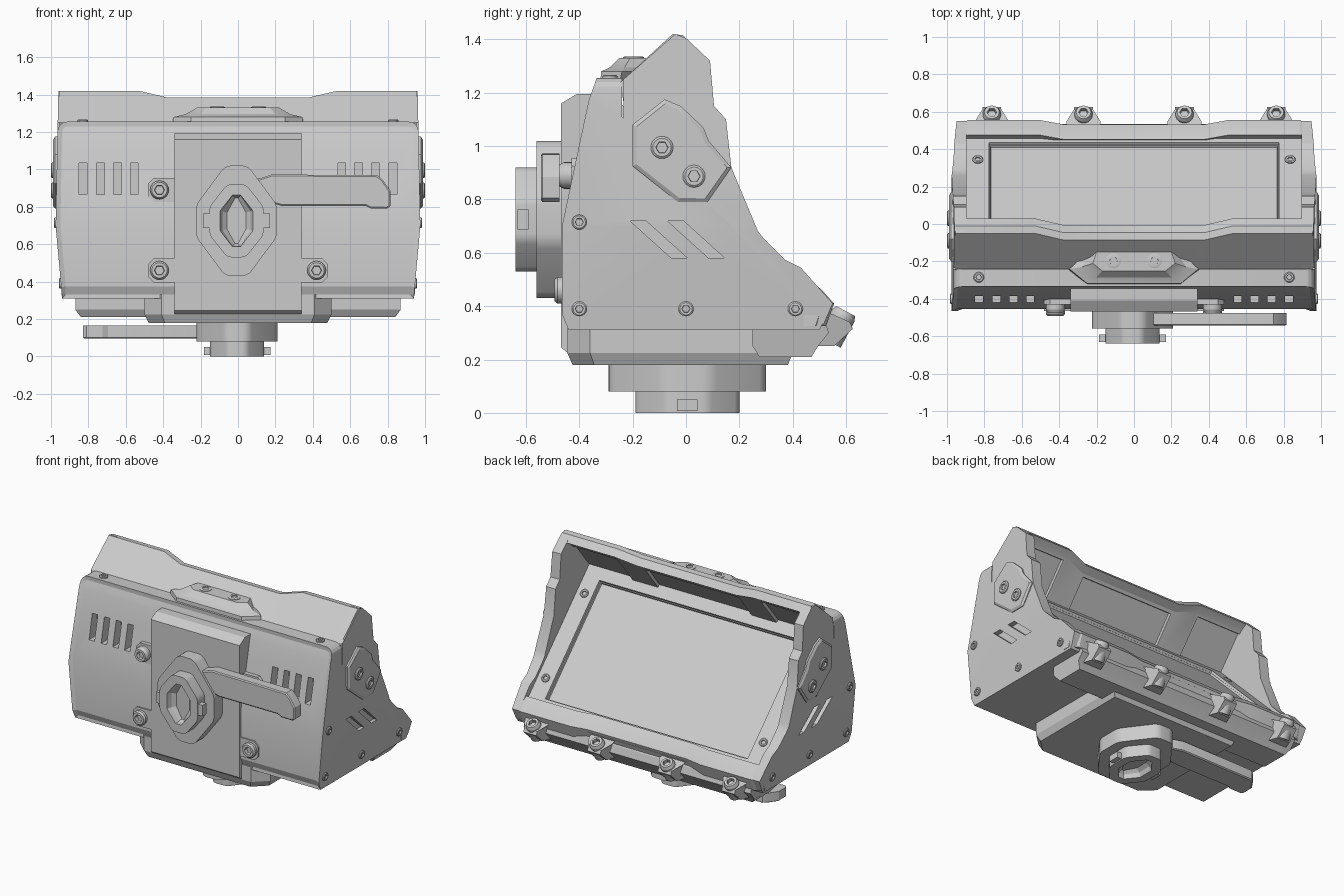
import bpy, bmesh, math
from mathutils import Matrix, Vector

if "Cube" in bpy.data.objects:
    bpy.data.objects.remove(bpy.data.objects["Cube"])

AX = {'X': (1, 2, 0), 'Y': (0, 2, 1), 'Z': (0, 1, 2)}


def finish(name, bm, mat=None):
    bmesh.ops.recalc_face_normals(bm, faces=bm.faces[:])
    me = bpy.data.meshes.new(name)
    bm.to_mesh(me)
    bm.free()
    if mat:
        me.transform(mat)
    ob = bpy.data.objects.new(name, me)
    bpy.context.collection.objects.link(ob)
    return ob


def loft(sections):
    """Skin equal-length rings of 3D points, capping both ends."""
    bm = bmesh.new()
    rings = [[bm.verts.new(p) for p in s] for s in sections]
    n = len(rings[0])
    for a, b in zip(rings, rings[1:]):
        for i in range(n):
            bm.faces.new((a[i], a[(i + 1) % n], b[(i + 1) % n], b[i]))
    bm.faces.new(rings[0])
    bm.faces.new(rings[-1])
    bmesh.ops.recalc_face_normals(bm, faces=bm.faces[:])
    return bm


def prism_bm(pts, lo, hi, axis='X', rnd=0, insets=()):
    """Extrude a 2D outline along an axis; the hi end takes the insets."""
    a, b, k = AX[axis]

    def ring(d):
        out = []
        for p in pts:
            v = [0, 0, 0]
            v[a], v[b], v[k] = p[0], p[1], d
            out.append(v)
        return out
    bm = loft([ring(lo), ring(hi)])
    if rnd:
        es = [e for e in bm.edges if abs(e.verts[0].co[k] - e.verts[1].co[k]) > 1e-5]
        bmesh.ops.bevel(bm, geom=es, offset=rnd, segments=4, profile=0.5, affect='EDGES')
    sgn = 1 if hi > lo else -1
    face = max(bm.faces, key=lambda f: f.calc_center_median()[k] * sgn)
    for t, d in insets:
        bmesh.ops.inset_individual(bm, faces=[face], thickness=t, depth=d)
    return bm


def prism(name, pts, lo, hi, axis='X', rnd=0, insets=(), mat=None):
    return finish(name, prism_bm(pts, lo, hi, axis, rnd, insets), mat)


def rect(x0, x1, z0, z1):
    return [(x0, z0), (x1, z0), (x1, z1), (x0, z1)]


def screw(name, loc, axis, r=0.03, h=0.015, sink=0.03):
    """Round head with a hexagonal socket."""
    def ring(rad, z, hexa=False):
        out = []
        for i in range(24):
            t = 2 * math.pi * i / 24
            k = math.cos(math.pi / 6) / math.cos(t % (math.pi / 3) - math.pi / 6) if hexa else 1
            out.append((rad * k * math.cos(t), rad * k * math.sin(t), z))
        return out
    bm = loft([ring(r, -sink), ring(r, h * .6), ring(r * .82, h), ring(r * .55, h, True), ring(r * .5, h - r * .5, True)])
    rot = Vector(axis).to_track_quat('Z', 'Y').to_matrix().to_4x4()
    return finish(name, bm, Matrix.Translation(loc) @ rot)


def half_width(z):
    return 0.975 - (z - .7) * .02 if z > .7 else 0.975 - (.7 - z) * .09


def taper(bm, xmin=0.93):
    """Lean the outer side walls inwards above and below the waist."""
    bmesh.ops.bisect_plane(bm, geom=bm.verts[:] + bm.edges[:] + bm.faces[:], dist=1e-4,
                           plane_co=(0, 0, .7), plane_no=(0, 0, 1))
    for v in bm.verts:
        if abs(v.co.x) > xmin:
            v.co.x = math.copysign(half_width(v.co.z), v.co.x)


def cut(ob, cutters):
    for c in cutters:
        c.hide_render = True
        m = ob.modifiers.new('cut', 'BOOLEAN')
        m.operation, m.solver, m.object = 'DIFFERENCE', 'EXACT', c
    bpy.context.view_layer.objects.active = ob
    for m in list(ob.modifiers):
        bpy.ops.object.modifier_apply(modifier=m.name)
    for c in cutters:
        bpy.data.objects.remove(c)


# main housing: side profile, rounded top corners, sunken front panel
bm = prism_bm([(-.44, .31), (-.465, .37), (-.465, .70), (-.365, 1.17), (-.335, 1.255), (-.24, 1.255),
               (-.24, 1.11), (.17, .70), (.52, .35), (.50, .31)], -.97, .97)
taper(bm)
top = [e for e in bm.edges if all(v.co.z > 1.24 and abs(v.co.x) > .9 for v in e.verts)
       and abs(e.verts[0].co.x - e.verts[1].co.x) < .1]
bmesh.ops.bevel(bm, geom=top, offset=.05, segments=4, profile=.5, affect='EDGES')
bm.normal_update()
front = [f for f in bm.faces if f.normal.y < -.85 and abs(f.normal.x) < .3 and f.calc_area() > .05]
bmesh.ops.inset_region(bm, faces=front, thickness=.025, depth=-.01)
housing = finish('housing', bm)

# front vents and slanted side slots
cutters = []
for s in (1, -1):
    for x in (.555, .645, .735, .828):
        cutters.append(prism('vent_cut', rect(s * x - .021, s * x + .021, .865, 1.035), -.6, -.33, 'Y'))
    for y in (0, .14):
        cutters.append(prism('slot_cut', [(-.21 + y, .72), (-.15 + y, .72), (.005 + y, .58), (-.055 + y, .58)],
                             s * .94, s * 1.1))
cut(housing, cutters)

# hood roof, lower in the middle, with pockets underneath
secs = []
for x, d in ((-.955, 0), (-.53, 0), (-.38, -.035), (.38, -.035), (.53, 0), (.955, 0)):
    secs.append([(x, -.245, 1.24), (x, -.05 + d, 1.42 + d), (x, -.01 + d, 1.415 + d), (x, .03 + d, 1.375 + d),
                 (x, -.02 + d, 1.345 + d), (x, -.225, 1.095)])
bm = loft(secs)
under = [f for f in bm.faces if len(f.verts) == 4 and f.normal.z < -.2 and f.normal.y > .2
         and f.calc_area() > .08 and f.calc_center_median().z < 1.3]
bmesh.ops.inset_individual(bm, faces=under, thickness=.03, depth=0)
bmesh.ops.inset_individual(bm, faces=under, thickness=.004, depth=-.02)
finish('hood_roof', bm)

# hood side wings and bottom rim of the screen surround
for s in (1, -1):
    bm = prism_bm([(-.235, 1.25), (-.04, 1.42), (0, 1.405), (.09, 1.32), (.105, 1.15), (.15, 1.10), (.17, .92),
                   (.27, .68), (.29, .655), (.37, .575), (.43, .545), (.55, .41), (.515, .33), (.44, .40),
                   (-.235, 1.07)], s * .895, s * .97)
    taper(bm)
    finish('hood_wing', bm)
secs = []
for x, d in ((-.945, -.04), (-.89, 0), (-.5, 0), (-.38, -.022), (.38, -.022), (.5, 0), (.89, 0), (.945, -.04)):
    secs.append([(x, .44, .43), (x, .475 + d, .485), (x, .505 + d, .465), (x, .555 + d, .41), (x, .525 + d, .325),
                 (x, .44, .325)])
finish('bottom_rim', loft(secs))

# tilted bezel with sunken screen
r2 = math.sqrt(.5)
S = Matrix(((1, 0, 0, 0), (0, -r2, r2, .125), (0, r2, r2, .765), (0, 0, 0, 1)))
W, H, c = .905, .55, .06
prism('screen_bezel', [(-W + c, -H), (W - c, -H), (W, -H + c), (W, H - c), (W - c, H), (-W + c, H), (-W, H - c),
                       (-W, -H + c)], -.03, .018, 'Z',
      insets=[(.14, 0), (.008, -.015), (.012, 0), (.008, -.012)], mat=S)
for x in (-.835, .835):
    for t in (-.29, .31):
        screw('bezel_screw', S @ Vector((x, t, .018)), (0, 1, 1), .028, .01)

# front mounting plate with bolted ears
prism('front_plate', [(-.39, .18), (-.468, .245), (-.468, 1.16), (-.41, 1.195), (-.33, 1.195), (-.33, .18)], -.34, .34)
for s in (1, -1):
    for z in (.89, .46):
        y = -.43 if z > .6 else -.465
        prism('plate_ear', [(s * .3, z - .065), (s * .45, z - .065), (s * .48, z - .035), (s * .48, z + .035),
                            (s * .45, z + .065), (s * .3, z + .065)], -.35, y, 'Y')
        screw('plate_bolt', (s * .42, y, z), (0, -1, 0), .05, .028 if z < .6 else .045)

# base plate with cut front corners, and rear under-strip
secs = [[(x * k, y * k, z) for x, y in ((-.5, .4), (-.5, -.36), (-.41, -.445), (.41, -.445), (.5, -.36), (.5, .4))]
        for z, k in ((.33, 1), (.225, 1), (.18, .955))]
finish('base_plate', loft(secs))
bm = prism_bm([(.25, .33), (.25, .25), (.275, .21), (.47, .21), (.495, .25), (.535, .30), (.52, .35)], -.87, .87)
for v in bm.verts:
    if v.co.z < .24:
        v.co.x *= .965
finish('rear_strip', bm)

# clamp lugs with tilted screws along the rear edge
for x in (-.76, -.27, .27, .76):
    lug = prism('rear_lug', [(.44, .25), (.555, .25), (.625, .315), (.615, .34), (.55, .37), (.44, .40)],
                x - .09, x + .09)
    for v in lug.data.vertices:
        if v.co.y > .553:
            v.co.x = x + (v.co.x - x) * .55
    screw('rear_screw', (x, .577, .342), (0, .47, .88), .048, .045, .085)

# turning hub with lever, on the front and again underneath
front_m = Matrix.Translation((-.008, -.64, .725))
under_m = Matrix.Translation((-.005, .005, 0)) @ Matrix(((-1, 0, 0, 0), (0, 0, 1, 0), (0, 1, 0, 0), (0, 0, 0, 1)))


def octagon(a, b, c, d):
    return [(-a, b), (a, b), (c, d), (c, -d), (a, -b), (-a, -b), (-c, -d), (-c, d)]


for side, m in (('front', front_m), ('under', under_m)):
    prism(side + '_hub_base', octagon(.06, .295, .217, .085), .19, .08, 'Y', .03, mat=m)
    prism(side + '_hub_boss', octagon(.05, .195, .145, .075), .10, 0, 'Y', .022,
          insets=[(.058, 0), (.012, -.03), (.025, -.02)], mat=m)
    for s in (1, -1):
        prism(side + '_hub_tab', rect(s * .12, s * .178, -.038, .038), .05, .008, 'Y', mat=m)
    prism(side + '_lever', [(-.03, .23), (.12, .225), (.19, .248), (.755, .243), (.785, .215), (.823, .16),
                            (.823, .08), (.805, .065), (.72, .065), (.69, .08), (.24, .08), (.1, .12), (-.03, .12)],
          .165, .102, 'Y', insets=[(.008, .006)], mat=m)

# side brackets and side screws
for s in (1, -1):
    prism('side_bracket', [(-.2, 1.08), (-.08, 1.175), (-.02, 1.15), (.065, 1.07), (.085, 1.02), (.17, .92),
                           (.08, .79), (-.03, .79), (-.2, .925)], s * .94, s * .978, insets=[(.016, .010)])
    for y, z in ((-.09, .995), (.03, .887)):
        screw('bracket_bolt', (s * .985, y, z), (s, 0, 0), .042, .015)
    for y, z in ((-.4, .715), (-.4, .39), (0, .39), (.41, .39)):
        screw('side_screw', (s * half_width(z), y, z), (s, 0, 0), .028, .01)
    screw('top_screw', (s * .83, -.285, 1.255), (0, 0, 1), .028, .012)

# stepped accessory block at the top centre
secs = []
for w0, w1, w2, y0, y1, y2, z in ((.25, .35, .28, -.322, -.25, -.21, 1.23), (.25, .345, .27, -.318, -.24, -.17, 1.28),
                                  (.2, .28, .23, -.285, -.23, -.16, 1.295), (.17, .22, .2, -.25, -.21, -.15, 1.33)):
    secs.append([(-w0, y0, z), (w0, y0, z), (w1, y1, z), (w2, y2, z), (-w2, y2, z), (-w1, y1, z)])
finish('top_block', loft(secs))
for x in (-.11, .11):
    screw('top_block_bolt', (x, -.197, 1.33), (0, 0, 1), .04, .006)

# crisp edges, smooth rounds
bpy.ops.object.select_all(action='SELECT')
bpy.context.view_layer.objects.active = housing
bpy.ops.object.shade_smooth_by_angle(angle=math.radians(20))
